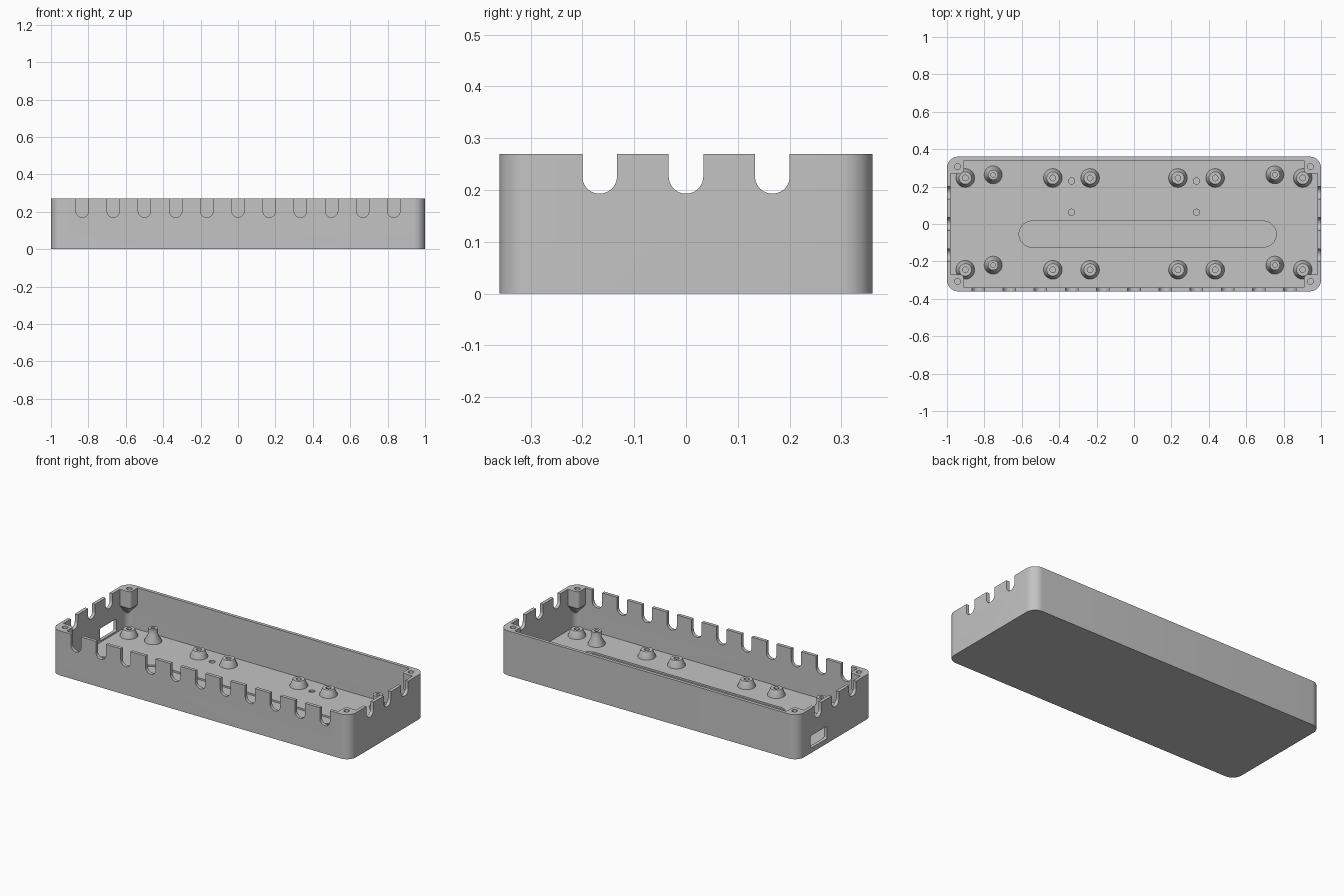
import bpy, bmesh
from math import pi, sin, cos, radians
from mathutils import Matrix, Vector

cube = bpy.data.objects.get("Cube")
if cube:
    bpy.data.objects.remove(cube, do_unlink=True)

grey = bpy.data.materials.new("light grey plastic")
grey.use_nodes = True
colour = (0.55, 0.55, 0.55, 1)
grey.diffuse_color = colour
grey.node_tree.nodes["Principled BSDF"].inputs["Base Color"].default_value = colour

L, W, H = 2.0, 0.72, 0.27
WALL, FLOOR = 0.02, 0.02


def outline(w, h, r, steps=10):
    """Points round a rounded rectangle centred on the origin."""
    pts = []
    for k, (sx, sy) in enumerate([(1, 1), (-1, 1), (-1, -1), (1, -1)]):
        for i in range(steps + 1):
            a = (k + i / steps) * pi / 2
            pts.append((sx * (w / 2 - r) + r * cos(a), sy * (h / 2 - r) + r * sin(a)))
    return pts


def loft(bm, rings, closed=False):
    """Skin equal rings of points, with a cap at both ends."""
    rows = [[bm.verts.new(p) for p in ring] for ring in rings]
    n = len(rows[0])
    for a, b in zip(rows, rows[1:]):
        for i in range(n):
            bm.faces.new((a[i], a[(i + 1) % n], b[(i + 1) % n], b[i]))
    bm.faces.new(rows[0][::-1])
    bm.faces.new(rows[-1])


def prism(bm, w, h, r, depth, matrix):
    """Rounded prism running from the matrix origin along its z axis."""
    pts = outline(w, h, r)
    loft(bm, [[matrix @ Vector((x, y, z)) for x, y in pts] for z in (0, depth)])


def finish(bm, name):
    bmesh.ops.remove_doubles(bm, verts=bm.verts, dist=0.00001)
    bmesh.ops.recalc_face_normals(bm, faces=bm.faces)
    mesh = bpy.data.meshes.new(name)
    bm.to_mesh(mesh)
    bm.free()
    mesh.materials.append(grey)
    obj = bpy.data.objects.new(name, mesh)
    bpy.context.collection.objects.link(obj)
    return obj


def cut(target, cutter):
    mod = target.modifiers.new("cut", 'BOOLEAN')
    mod.operation, mod.solver, mod.object = 'DIFFERENCE', 'EXACT', cutter
    bpy.context.view_layer.objects.active = target
    bpy.ops.object.modifier_apply(modifier=mod.name)
    bpy.data.objects.remove(cutter, do_unlink=True)


def at(x, y, z):
    return Matrix.Translation((x, y, z))


# Outer block
bm = bmesh.new()
prism(bm, L, W, 0.06, H, at(0, 0, 0))
case = finish(bm, "case_shell")

# Cavity, leaving a screw post in each corner that tapers into the walls below
bm = bmesh.new()
prism(bm, L - 2 * WALL, W - 2 * WALL, 0.04, H, at(0, 0, FLOOR))
cavity = finish(bm, "cavity_cutter")
bm = bmesh.new()
size = 0.09
for sx in (-1, 1):
    for sy in (-1, 1):
        rings = []
        for z, scale in ((0.08, 0.12), (0.17, 1), (H + 0.1, 1)):
            rings.append([(sx * (1 + (x - size / 2) * scale), sy * (W / 2 + (y - size / 2) * scale), z)
                          for x, y in outline(size, size, 0.02)])
        loft(bm, rings)
cut(cavity, finish(bm, "post_cutter"))
cut(case, cavity)

# Openings in the walls and recesses in the floor
bm = bmesh.new()
notch = 0.067
for i in range(-5, 6):  # cable notches along the front
    prism(bm, notch, 0.3, notch / 2, 0.1,
          at(i / 6, -0.32, 0.17 + 0.15) @ Matrix.Rotation(pi / 2, 4, 'X'))
for side in (-1, 1):  # cable notches in both ends
    for i in (-1, 0, 1):
        prism(bm, 0.3, notch, notch / 2, 0.1,
              at(side * 0.95, i / 6, 0.193 + 0.15) @ Matrix.Rotation(side * pi / 2, 4, 'Y'))
prism(bm, 0.075, 0.155, 0.008, 0.1, at(-0.95, 0.158, 0.067) @ Matrix.Rotation(-pi / 2, 4, 'Y'))
prism(bm, 1.375, 0.139, 0.0695, 0.05, at(0.073, -0.054, 0.01))
for sx in (-1, 1):
    for y in (0.23, 0.062):
        prism(bm, 0.034, 0.034, 0.017, 0.05, at(sx * 0.334, y, 0.01))
    for sy in (-1, 1):
        prism(bm, 0.032, 0.032, 0.016, 0.2, at(sx * 0.943, sy * 0.307, 0.18))
cut(case, finish(bm, "opening_cutter"))


def boss(name, x, y, profile):
    bm = bmesh.new()
    n = 32
    loft(bm, [[(r * cos(2 * pi * i / n), r * sin(2 * pi * i / n), z) for i in range(n)]
              for r, z in profile])
    obj = finish(bm, name)
    obj.location = (x, y, 0)
    return obj


# Conical standoffs with screw holes
parts = [case]
low = [(0.05, 0.015), (0.05, 0.022), (0.033, 0.062), (0.015, 0.062), (0.015, 0.03)]
tall = [(0.048, 0.015), (0.048, 0.025), (0.027, 0.065), (0.027, 0.1), (0.012, 0.1), (0.012, 0.05)]
for x in (-0.902, -0.434, -0.235, 0.235, 0.434, 0.902):
    for y in (-0.245, 0.246):
        parts.append(boss("standoff", x, y, low))
for x in (-0.753, 0.753):
    for y in (-0.22, 0.263):
        parts.append(boss("tall_standoff", x, y, tall))

# Smooth curved walls, sharp edges elsewhere
bpy.ops.object.select_all(action='DESELECT')
for obj in parts:
    obj.select_set(True)
bpy.context.view_layer.objects.active = case
bpy.ops.object.shade_smooth_by_angle(angle=radians(30))
